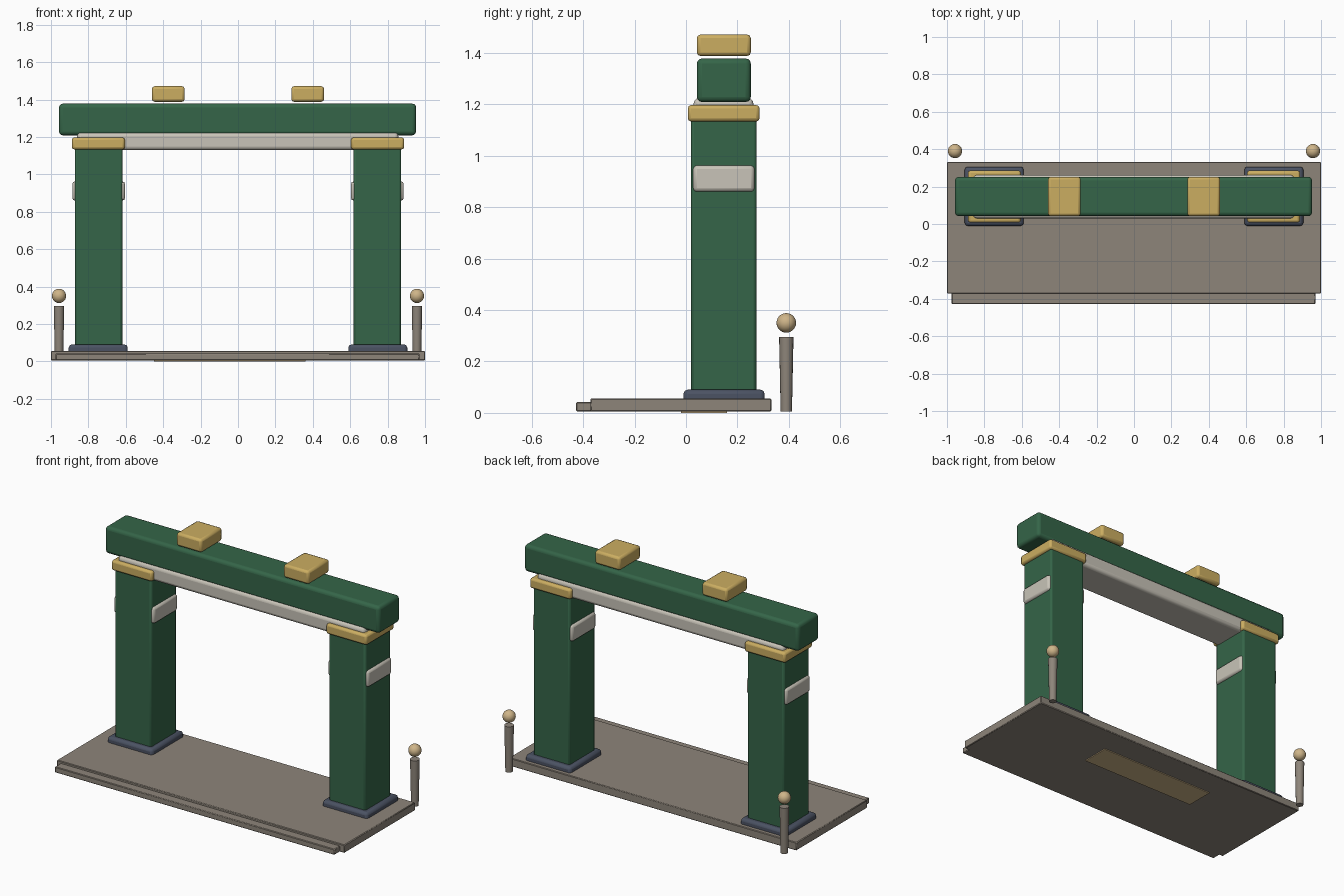
import bpy, bmesh
from math import radians
from mathutils import Matrix

if "Cube" in bpy.data.objects:
    bpy.data.objects.remove(bpy.data.objects["Cube"])


def material(name, r, g, b):
    m = bpy.data.materials.new(name)
    m.diffuse_color = (r, g, b, 1)
    m.use_nodes = True
    m.node_tree.nodes["Principled BSDF"].inputs["Base Color"].default_value = m.diffuse_color
    return m


GREEN = material("green_paint", 0.035, 0.13, 0.065)
GOLD = material("gold_paint", 0.60, 0.42, 0.12)
STONE = material("paving_stone", 0.27, 0.235, 0.195)
SLATE = material("slate", 0.07, 0.085, 0.125)
PALE = material("pale_stone", 0.58, 0.55, 0.48)
TAN = material("tan", 0.62, 0.46, 0.25)


def finish(name, bm, mat, bevel=0, segments=2):
    me = bpy.data.meshes.new(name)
    bm.to_mesh(me)
    bm.free()
    me.materials.append(mat)
    ob = bpy.data.objects.new(name, me)
    bpy.context.collection.objects.link(ob)
    if bevel:
        mod = ob.modifiers.new("rounded_edges", 'BEVEL')
        mod.width = bevel
        mod.segments = segments
    bpy.ops.object.select_all(action='DESELECT')
    ob.select_set(True)
    bpy.context.view_layer.objects.active = ob
    bpy.ops.object.shade_smooth_by_angle(angle=radians(35))
    return ob


def box(name, xs, ys, zs, mat, bevel=0.0, segments=2):
    spans = (xs, ys, zs)
    centre = [(a + b) / 2 for a, b in spans]
    size = [b - a for a, b in spans]
    bm = bmesh.new()
    bmesh.ops.create_cube(bm, size=1, matrix=Matrix.Translation(centre) @ Matrix.Diagonal((*size, 1)))
    return finish(name, bm, mat, bevel, segments)


def mirrored(a, b, side):
    return tuple(sorted((a * side, b * side)))


# Paved platform with a low front step and an underside panel
box("platform", (-1, 1), (-0.372, 0.332), (0.005, 0.056), STONE, 0.004, 1)
box("front_step", (-0.975, 0.97), (-0.428, -0.36), (0.006, 0.042), STONE, 0.004, 1)
box("underside_panel", (-0.45, 0.36), (-0.02, 0.16), (0.0, 0.03), TAN)

for side, label in ((-1, "left"), (1, "right")):
    # Post with plinth, pale band and gold capital
    box(label + "_plinth", mirrored(0.59, 0.905, side), (-0.01, 0.306), (0.008, 0.09), SLATE, 0.016)
    box(label + "_post", mirrored(0.618, 0.872, side), (0.02, 0.274), (0.06, 1.15), GREEN, 0.012)
    box(label + "_band", mirrored(0.604, 0.886, side), (0.028, 0.266), (0.86, 0.962), PALE, 0.014)
    box(label + "_capital", mirrored(0.605, 0.888, side), (0.007, 0.286), (1.133, 1.197), GOLD, 0.013)

    # Ornament block above the beam
    box(label + "_roof_block", mirrored(0.285, 0.46, side), (0.042, 0.252), (1.388, 1.471), GOLD, 0.014)

    # Tapered bollard with a ball finial behind the platform
    x, y = 0.957 * side, 0.39
    bm = bmesh.new()
    bmesh.ops.create_cone(bm, cap_ends=True, segments=16, radius1=0.022, radius2=0.028,
                          depth=0.29, matrix=Matrix.Translation((x, y, 0.15)))
    finish(label + "_bollard", bm, STONE)
    bm = bmesh.new()
    bmesh.ops.create_uvsphere(bm, u_segments=24, v_segments=14, radius=0.038,
                              matrix=Matrix.Translation((x, y, 0.35)))
    finish(label + "_bollard_ball", bm, TAN)

# Pale under-beam and the heavy green top beam
box("under_beam", (-0.86, 0.857), (0.03, 0.262), (1.13, 1.224), PALE, 0.02, 3)
box("top_beam", (-0.957, 0.952), (0.042, 0.252), (1.209, 1.378), GREEN, 0.02, 3)
